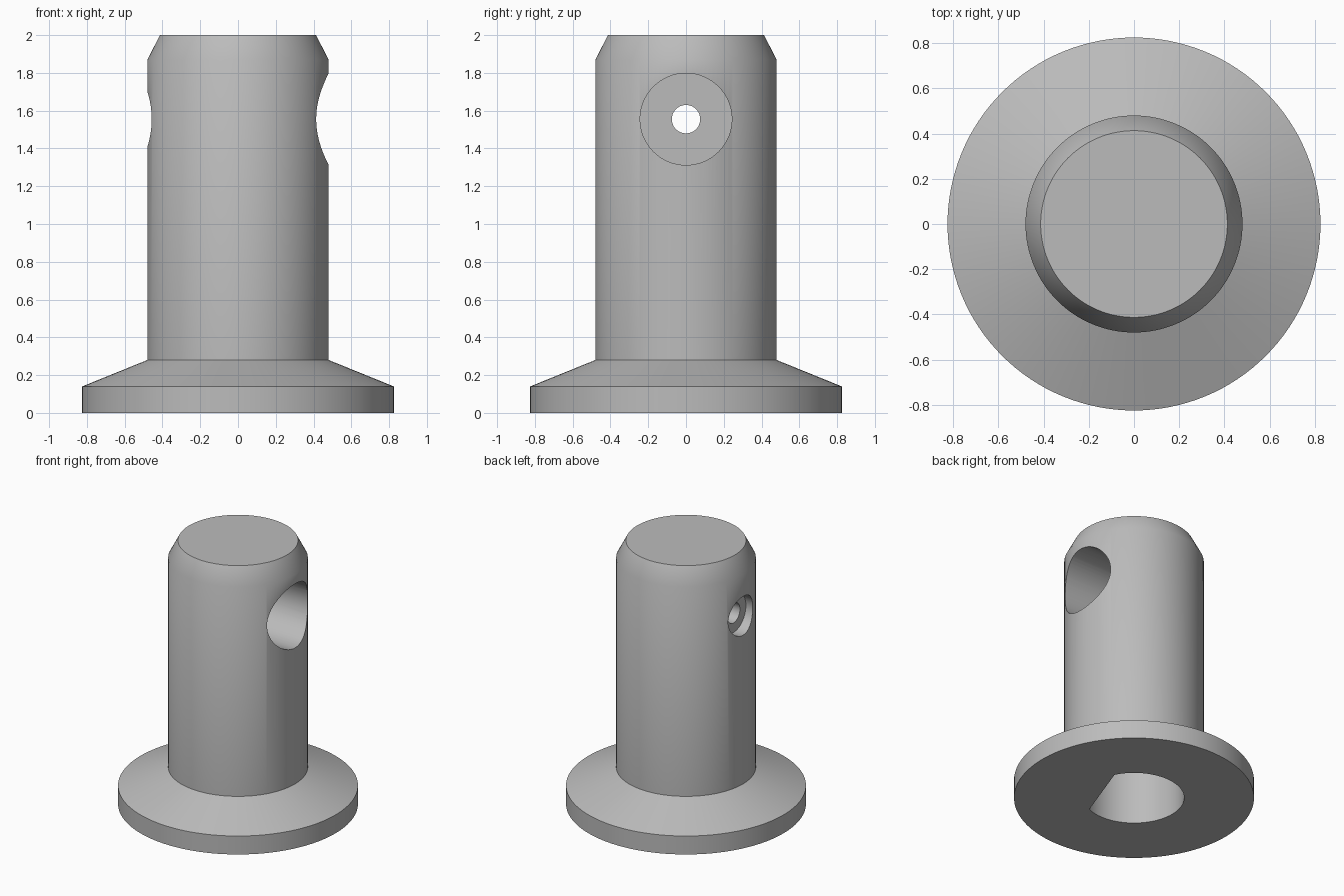
import bpy, bmesh
from math import cos, sin, pi, radians, acos

cube = bpy.data.objects.get("Cube")
if cube:
    bpy.data.objects.remove(cube, do_unlink=True)

# Plain grey for the whole part
grey = bpy.data.materials.new("plain_grey")
grey.use_nodes = True
colour = (0.5, 0.5, 0.5, 1)
grey.diffuse_color = colour
grey.node_tree.nodes["Principled BSDF"].inputs["Base Color"].default_value = colour


def make_object(name, bm):
    bmesh.ops.recalc_face_normals(bm, faces=bm.faces)
    mesh = bpy.data.meshes.new(name)
    bm.to_mesh(mesh)
    bm.free()
    mesh.materials.append(grey)
    obj = bpy.data.objects.new(name, mesh)
    bpy.context.collection.objects.link(obj)
    return obj


def lathe(name, profile, segments=128):
    """Closed solid of revolution about z from (radius, height) pairs."""
    bm = bmesh.new()
    rings = [[bm.verts.new((r * cos(2 * pi * i / segments), r * sin(2 * pi * i / segments), z))
              for i in range(segments)] for r, z in profile]
    for low, high in zip(rings, rings[1:]):
        for i in range(segments):
            j = (i + 1) % segments
            bm.faces.new((low[i], low[j], high[j], high[i]))
    bm.faces.new(rings[0])
    bm.faces.new(rings[-1])
    return make_object(name, bm)


def side_bore(name, radius, x_start, x_end, height):
    obj = lathe(name, [(radius, x_start), (radius, x_end)], 64)
    obj.rotation_euler.y = radians(90)
    obj.location.z = height
    return obj


def d_socket(name, radius, flat, angle, depth, steps=72):
    """Round socket with one flat side, facing the given angle."""
    bm = bmesh.new()
    half = acos(flat / radius)
    arc = [angle + half + (2 * pi - 2 * half) * i / steps for i in range(steps + 1)]
    face = bm.faces.new([bm.verts.new((radius * cos(a), radius * sin(a), -0.1)) for a in arc])
    top = bmesh.ops.extrude_face_region(bm, geom=[face])["geom"]
    bmesh.ops.translate(bm, vec=(0, 0, depth + 0.1),
                        verts=[v for v in top if isinstance(v, bmesh.types.BMVert)])
    return make_object(name, bm)


# Flanged post with a chamfered top
post = lathe("flanged_post", [(0.825, 0), (0.825, 0.14), (0.48, 0.28), (0.48, 1.87), (0.413, 2)])

# Cross bore, its two counterbores and the socket underneath
bore_height = 1.555
cutters = [
    side_bore("wide_counterbore", 0.243, -0.05, 0.7, bore_height),
    side_bore("narrow_counterbore", 0.147, -0.7, -0.4, bore_height),
    side_bore("through_bore", 0.075, -0.8, 0.8, bore_height),
    d_socket("shaft_socket", 0.345, 0.235, radians(-20), 1.0),
]
bpy.ops.object.select_all(action="DESELECT")
post.select_set(True)
bpy.context.view_layer.objects.active = post
for cutter in cutters:
    cutter.hide_render = True
    cut = post.modifiers.new(cutter.name, "BOOLEAN")
    cut.operation = "DIFFERENCE"
    cut.solver = "EXACT"
    cut.object = cutter
    bpy.ops.object.modifier_apply(modifier=cut.name)
    bpy.data.objects.remove(cutter, do_unlink=True)

bpy.ops.object.shade_smooth_by_angle(angle=radians(30))
